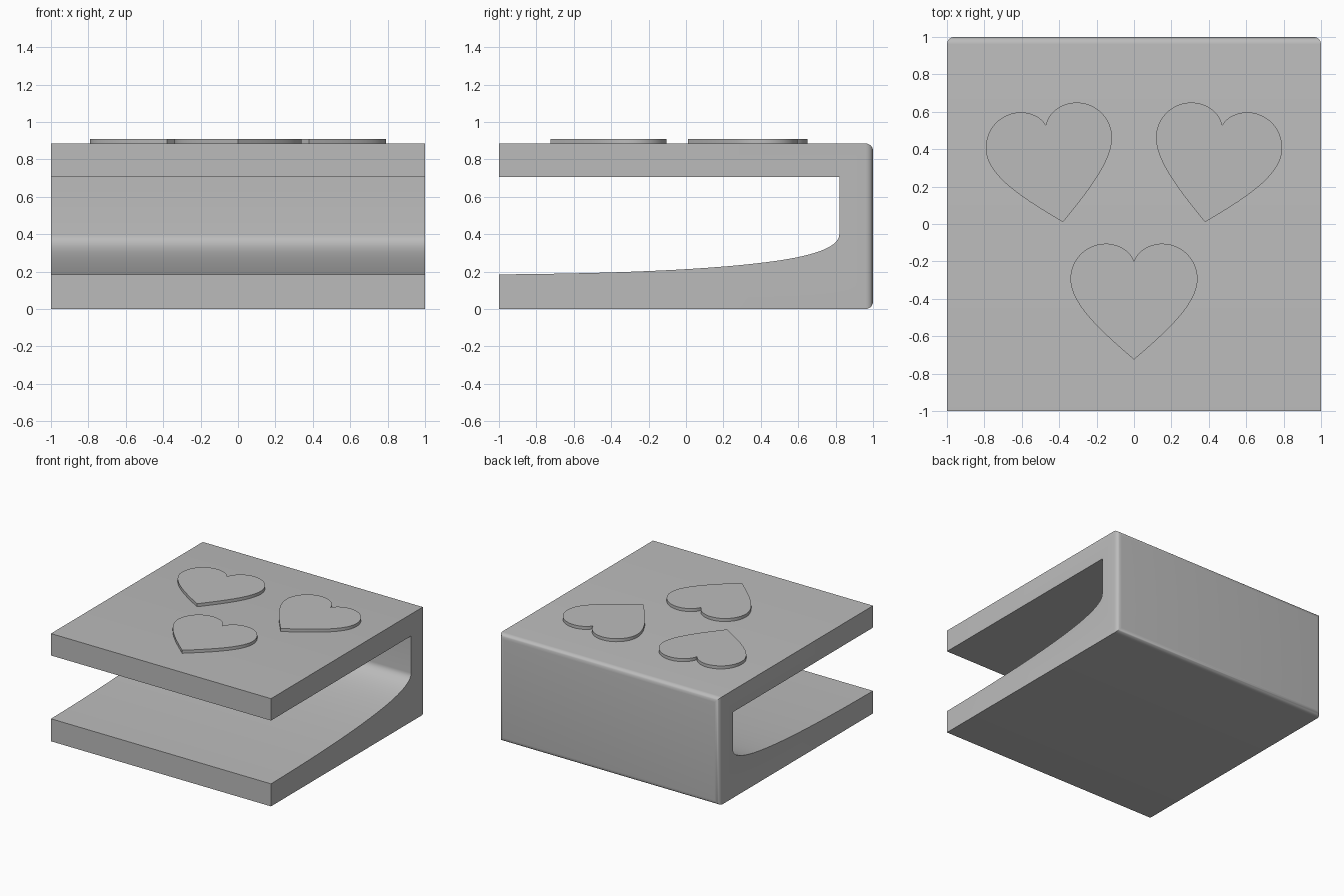
import bpy, bmesh, math
from mathutils import Vector, Matrix
from mathutils.geometry import interpolate_bezier

cube = bpy.data.objects.get("Cube")
if cube:
    bpy.data.objects.remove(cube, do_unlink=True)

grey = bpy.data.materials.new("plain_grey")
grey.use_nodes = True
grey.diffuse_color = (0.5, 0.5, 0.5, 1)
grey.node_tree.nodes["Principled BSDF"].inputs["Base Color"].default_value = (0.5, 0.5, 0.5, 1)


def bezier(*points, steps=16):
    return [Vector(p) for p in interpolate_bezier(*[Vector(p) for p in points], steps)]


def prism(name, outline, depth, bevel_rule=None):
    """Extrude a closed 3D outline along a depth vector."""
    bm = bmesh.new()
    face = bm.faces.new([bm.verts.new(p) for p in outline])
    moved = bmesh.ops.extrude_face_region(bm, geom=[face], use_keep_orig=True)["geom"]
    bmesh.ops.translate(bm, vec=depth, verts=[g for g in moved if isinstance(g, bmesh.types.BMVert)])
    bmesh.ops.recalc_face_normals(bm, faces=bm.faces)
    if bevel_rule:
        edges = [e for e in bm.edges if all(bevel_rule(v.co) for v in e.verts)]
        bmesh.ops.bevel(bm, geom=edges, offset=0.04, segments=6, profile=0.5, affect='EDGES')
    mesh = bpy.data.meshes.new(name)
    bm.to_mesh(mesh)
    bm.free()
    mesh.materials.append(grey)
    obj = bpy.data.objects.new(name, mesh)
    bpy.context.collection.objects.link(obj)
    bpy.ops.object.select_all(action='DESELECT')
    obj.select_set(True)
    bpy.context.view_layer.objects.active = obj
    bpy.ops.object.shade_smooth_by_angle(angle=math.radians(32))
    return obj


# Clip body: flat outside, slot with a swept floor, rounded back edges
floor = bezier((0, -1, 0.185), (0, -0.3, 0.19), (0, 0.2, 0.215), (0, 0.5, 0.26))
floor += bezier((0, 0.5, 0.26), (0, 0.68, 0.287), (0, 0.82, 0.33), (0, 0.82, 0.4))[1:]
outer = [Vector((0, y, z)) for y, z in
         ((0.82, 0.705), (-1, 0.705), (-1, 0.885), (1, 0.885), (1, 0), (-1, 0))]
profile = [p + Vector((-1, 0, 0)) for p in floor + outer]
prism("clip_body", profile, Vector((2, 0, 0)), lambda co: co.y > 0.99)

# Heart outline with its tip at the origin
half = bezier((0, 0.525, 0), (0.02, 0.585, 0), (0.09, 0.62, 0), (0.15, 0.62, 0))
half += bezier((0.15, 0.62, 0), (0.26, 0.62, 0), (0.34, 0.53, 0), (0.34, 0.43, 0))[1:]
half += bezier((0.34, 0.43, 0), (0.34, 0.29, 0), (0.15, 0.13, 0), (0, 0, 0))[1:]
heart = half + [Vector((-p.x, p.y, 0)) for p in reversed(half[1:-1])]

# Raised hearts on the top plate
for name, x, y, turn in (("front_heart", 0, -0.725, 0),
                         ("back_left_heart", 0.38, 0.01, -10),
                         ("back_right_heart", -0.38, 0.01, 10)):
    place = Matrix.Translation((x, y, 0.88)) @ Matrix.Rotation(math.radians(turn), 4, 'Z')
    prism(name, [place @ p for p in heart], Vector((0, 0, 0.03)))
